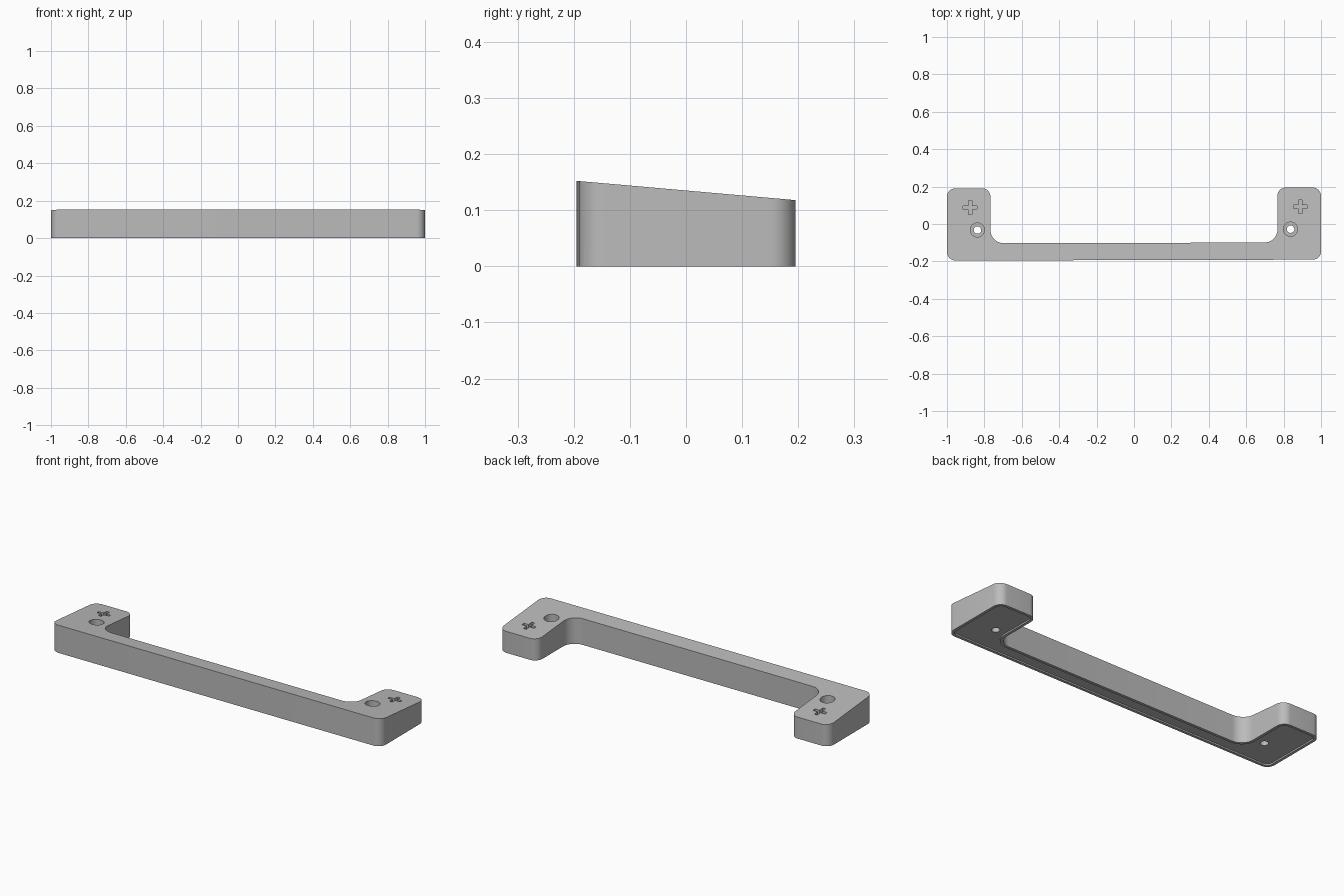
import bpy, bmesh, math
from mathutils import Vector, Matrix

cube = bpy.data.objects.get("Cube")
if cube:
    bpy.data.objects.remove(cube, do_unlink=True)

grey = bpy.data.materials.new("plain grey")
grey.use_nodes = True
grey.diffuse_color = (0.5, 0.5, 0.5, 1)
grey.node_tree.nodes["Principled BSDF"].inputs["Base Color"].default_value = (0.5, 0.5, 0.5, 1)

FRONT, BACK = -0.193, 0.193
BAR_BACK, PAD_INNER = -0.101, 0.767
CORNER, FILLET = 0.045, 0.07


def top_z(y):
    """Height of the sloping upper face."""
    return 0.135 - 0.088 * y


def round_corners(corners, steps=10):
    """Replace each (x, y, radius) right-angle corner with an arc."""
    points = []
    for i, (x, y, r) in enumerate(corners):
        p = Vector((x, y))
        a = (Vector(corners[i - 1][:2]) - p).normalized()
        b = (Vector(corners[(i + 1) % len(corners)][:2]) - p).normalized()
        centre = p + (a + b) * r
        for k in range(steps + 1):
            t = k / steps * math.pi / 2
            points.append(centre - b * r * math.cos(t) - a * r * math.sin(t))
    return points


def handle_outline(inset=0.0):
    d = inset
    r, f = CORNER - d, FILLET + d
    right = [(1 - d, FRONT + d, r), (1 - d, BACK - d, r),
             (PAD_INNER + d, BACK - d, r), (PAD_INNER + d, BAR_BACK - d, f)]
    left = [(-x, y, rad) for x, y, rad in reversed(right)]
    return round_corners(right + left)


def circle(x, y, r, n=32):
    return [Vector((x + r * math.cos(2 * math.pi * k / n),
                    y + r * math.sin(2 * math.pi * k / n))) for k in range(n)]


def cross(x, y, size, half):
    quarter = [Vector((size, -half)), Vector((size, half)), Vector((half, half))]
    return [Vector((x, y)) + Matrix.Rotation(q * math.pi / 2, 2) @ v
            for q in range(4) for v in quarter]


def prism(name, outline, low, high):
    """Extrude an outline between two height functions of y."""
    bm = bmesh.new()
    bottom = [bm.verts.new((p.x, p.y, low(p.y))) for p in outline]
    top = [bm.verts.new((p.x, p.y, high(p.y))) for p in outline]
    bm.faces.new(bottom)
    bm.faces.new(top)
    for i in range(len(outline)):
        j = (i + 1) % len(outline)
        bm.faces.new((bottom[i], bottom[j], top[j], top[i]))
    bmesh.ops.recalc_face_normals(bm, faces=bm.faces)
    mesh = bpy.data.meshes.new(name)
    bm.to_mesh(mesh)
    bm.free()
    mesh.materials.append(grey)
    obj = bpy.data.objects.new(name, mesh)
    bpy.context.collection.objects.link(obj)
    return obj


def above(y):
    return 0.3


def below(y):
    return -0.1


# Handle: slim bar with a mounting pad at each end
handle = prism("handle", handle_outline(), lambda y: 0, top_z)

# Shallow recess under the whole handle
cutters = [prism("underside_recess", handle_outline(0.015), below, lambda y: 0.008)]

# Screw holes and engraved plus marks
for side, hole_x, mark_x in (("left", 0.837, 0.889), ("right", -0.837, -0.876)):
    cutters += [
        prism(side + "_screw_seat", circle(hole_x, -0.03, 0.038), lambda y: 0.06, above),
        prism(side + "_screw_hole", circle(hole_x, -0.03, 0.02), below, above),
        prism(side + "_plus_mark", cross(mark_x, 0.09, 0.037, 0.009),
              lambda y: top_z(y) - 0.02, above),
    ]

bpy.ops.object.select_all(action='DESELECT')
bpy.context.view_layer.objects.active = handle
handle.select_set(True)
for cutter in cutters:
    cutter.hide_render = True
    mod = handle.modifiers.new(cutter.name, 'BOOLEAN')
    mod.operation = 'DIFFERENCE'
    mod.solver = 'EXACT'
    mod.object = cutter
    bpy.ops.object.modifier_apply(modifier=mod.name)
    bpy.data.objects.remove(cutter, do_unlink=True)

# Slight turn about the vertical
handle.data.transform(Matrix.Rotation(0.0025, 4, 'Z'))
bpy.ops.object.shade_smooth_by_angle(angle=math.radians(30))
